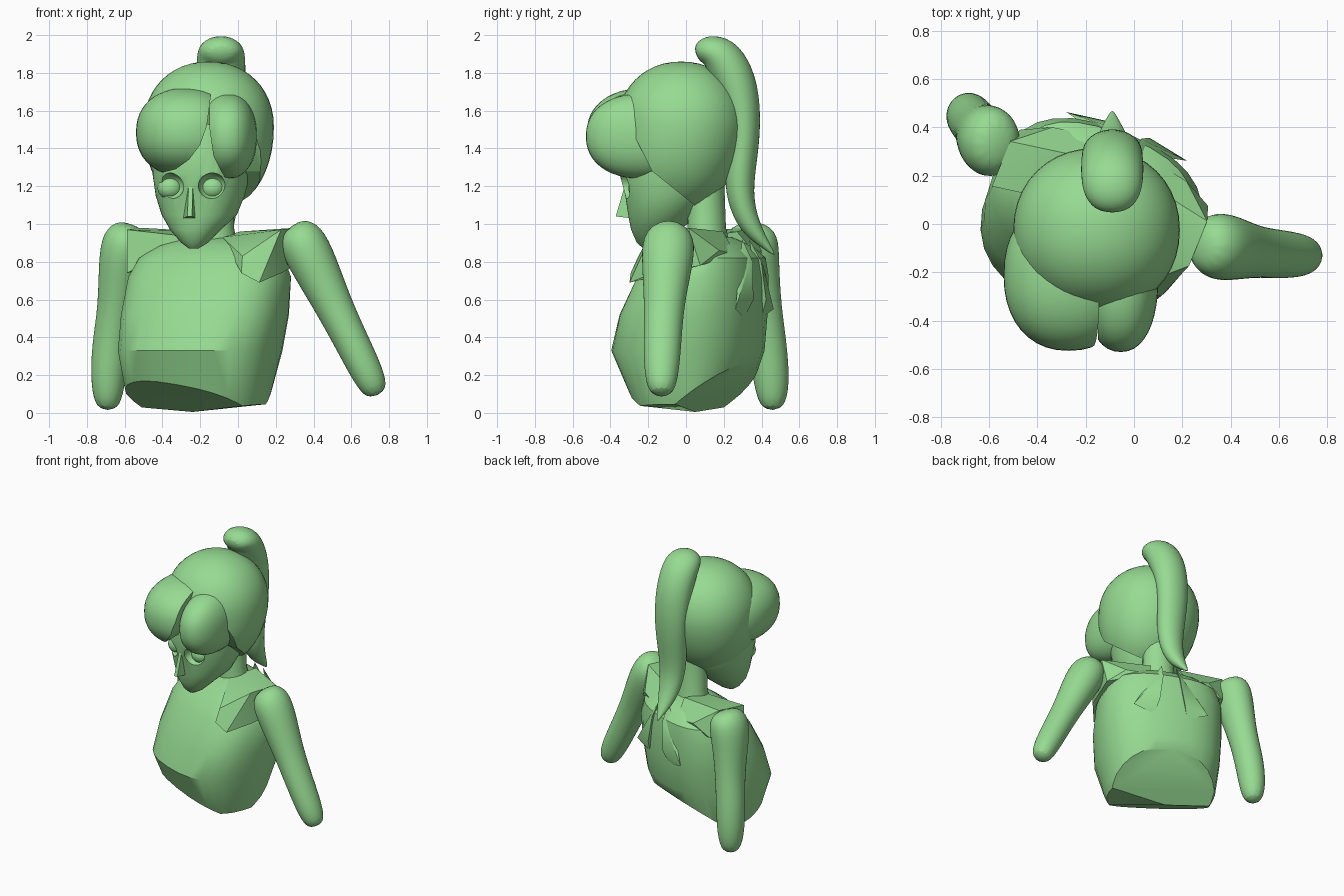
import bpy, bmesh, math
from mathutils import Vector, Matrix

if "Cube" in bpy.data.objects:
    bpy.data.objects.remove(bpy.data.objects["Cube"], do_unlink=True)

COLOR = (0.31, 0.71, 0.29, 1)
green = bpy.data.materials.new("soft green")
green.use_nodes = True
green.diffuse_color = COLOR
green.node_tree.nodes["Principled BSDF"].inputs["Base Color"].default_value = COLOR


def finish(name, bm, angle=35, subsurf=0):
    """Turn a bmesh into a shaded object."""
    bmesh.ops.recalc_face_normals(bm, faces=bm.faces)
    mesh = bpy.data.meshes.new(name)
    bm.to_mesh(mesh)
    bm.free()
    mesh.materials.append(green)
    ob = bpy.data.objects.new(name, mesh)
    bpy.context.collection.objects.link(ob)
    if subsurf:
        mod = ob.modifiers.new("smooth", 'SUBSURF')
        mod.levels = mod.render_levels = subsurf
    shade(ob, angle)
    return ob


def shade(ob, angle=35):
    bpy.ops.object.select_all(action='DESELECT')
    bpy.context.view_layer.objects.active = ob
    ob.select_set(True)
    bpy.ops.object.shade_smooth_by_angle(angle=math.radians(angle))


def skin(bm, rings):
    """Bridge equal rings of points and cap both ends."""
    rows = [[bm.verts.new(p) for p in ring] for ring in rings]
    n = len(rows[0])
    for a, b in zip(rows, rows[1:]):
        for i in range(n):
            j = (i + 1) % n
            bm.faces.new((a[i], a[j], b[j], b[i]))
    bm.faces.new(rows[0])
    bm.faces.new(rows[-1])


def soften(c, power):
    """Signed power, which makes a round shape boxier below one."""
    return math.copysign(abs(c) ** power, c)


def layers(sections, yaw, power, n):
    """Horizontal rounded rings from (z, x, y, half width, half depth)."""
    turn = Matrix.Rotation(yaw, 3, 'Z')
    out = []
    for z, cx, cy, hx, hy in sections:
        ring = []
        for i in range(n):
            t = 2 * math.pi * i / n
            p = Vector((hx * soften(math.cos(t), power), hy * soften(math.sin(t), power), 0))
            ring.append(turn @ p + Vector((cx, cy, z)))
        out.append(ring)
    return out


def tube(name, path, ref, n=12):
    """Sweep ellipses along (x, y, z, radius along ref, other radius)."""
    pts = [Vector(p[:3]) for p in path]
    rings = []
    for k, p in enumerate(path):
        t = (pts[min(k + 1, len(pts) - 1)] - pts[max(k - 1, 0)]).normalized()
        a = (Vector(ref) - t * t.dot(Vector(ref))).normalized()
        b = t.cross(a)
        rings.append([pts[k] + a * p[3] * math.cos(2 * math.pi * i / n)
                      + b * p[4] * math.sin(2 * math.pi * i / n) for i in range(n)])
    bm = bmesh.new()
    skin(bm, rings)
    return finish(name, bm, 60, 2)


def ball(center, radii, power=1):
    bm = bmesh.new()
    bmesh.ops.create_uvsphere(bm, u_segments=40, v_segments=24, radius=1)
    for v in bm.verts:
        v.co = [m + r * soften(c, power) for m, r, c in zip(center, radii, v.co)]
    return bm


def hull(name, points):
    bm = bmesh.new()
    for p in points:
        bm.verts.new(p)
    res = bmesh.ops.convex_hull(bm, input=bm.verts)
    loose = {v for v in res["geom_interior"] if isinstance(v, bmesh.types.BMVert)}
    bmesh.ops.delete(bm, geom=list(loose), context='VERTS')
    return finish(name, bm, 30)


def slice_off(bm, point, normal):
    """Remove what lies on the normal's side and close the hole."""
    geom = bm.verts[:] + bm.edges[:] + bm.faces[:]
    cut = bmesh.ops.bisect_plane(bm, geom=geom, plane_co=point, plane_no=normal,
                                 clear_outer=True)
    edges = [e for e in cut["geom_cut"] if isinstance(e, bmesh.types.BMEdge)]
    bmesh.ops.holes_fill(bm, edges=edges, sides=0)


def carve(target, bm, operation):
    cutter = finish("cutter", bm)
    cutter.hide_render = True
    mod = target.modifiers.new("cut", 'BOOLEAN')
    mod.operation, mod.object, mod.solver = operation, cutter, 'EXACT'
    bpy.context.view_layer.objects.active = target
    bpy.ops.object.modifier_apply(modifier=mod.name)
    bpy.data.objects.remove(cutter, do_unlink=True)


# Torso, turned to its right, with three sloped cuts underneath
YAW = math.radians(-22)
bm = bmesh.new()
skin(bm, layers([
    (-.05, -.2, .02, .32, .22), (.1, -.21, .02, .385, .285), (.33, -.2, .01, .425, .38),
    (.52, -.175, .04, .44, .36), (.72, -.15, .09, .435, .31),
    (.82, -.14, .12, .39, .265), (.885, -.13, .13, .3, .19),
    (.93, -.13, .13, .14, .1)], YAW, .8, 28))
for normal in ((-.3, -.38, -1), (.1, -.02, -1), (.3, .7, -1)):
    slice_off(bm, (-.24, .05, .005), normal)
finish("torso", bm, 32)


def body(u, v, z):
    """Point in the turned frame of the shoulders."""
    return Matrix.Rotation(YAW, 3, 'Z') @ Vector((u, v, 0)) + Vector((-.12, .14, z))


# Shoulder yokes and back folds, mirrored; only the left has a front flap
for side, s in (("left", 1), ("right", -1)):
    yoke = [(.08, -.1, .93), (.1, .1, .96), (.44, -.16, .97), (.44, .04, .98),
            (.3, .16, .86), (.42, .1, .78), (.44, -.16, .74), (.14, .19, .84)]
    if s > 0:
        yoke += [(.29, -.35, .74), (.38, -.32, .69), (.28, -.31, .83)]
    hull(side + "_shoulder_yoke", [body(s * u, v, z) for u, v, z in yoke])
    crease = [(.05, .19, .92), (.06, .255, .8), (.1, .25, .78), (.09, .27, .6),
              (.27, .24, .55), (.12, .23, .5)]
    hull(side + "_blade_fold", [body(s * u, v, z) for u, v, z in crease])

# Arms
tube("left_arm", [
    (.28, -.09, .99, .07, .07), (.33, -.09, .93, .15, .135), (.405, -.1, .78, .14, .13),
    (.5, -.115, .58, .11, .105), (.6, -.125, .38, .105, .095),
    (.695, -.13, .19, .095, .09), (.74, -.13, .09, .06, .06)], (0, 1, 0))
tube("right_arm", [
    (-.56, .33, 1.0, .08, .07), (-.59, .335, .93, .165, .14), (-.62, .36, .77, .14, .125),
    (-.645, .4, .55, .11, .1), (-.675, .435, .35, .105, .105),
    (-.69, .455, .14, .1, .095), (-.69, .46, .01, .06, .06)], (0, 1, 0))

# Neck
bm = bmesh.new()
skin(bm, layers([(.85, -.13, .12, .14, .12), (.98, -.13, .11, .11, .1),
                 (1.25, -.13, .1, .11, .1)], YAW, 1, 16))
finish("neck", bm)

# Face tapering to the chin, with carved eye sockets
bm = bmesh.new()
skin(bm, layers([
    (.87, -.235, -.2, .025, .025), (.9, -.23, -.19, .07, .07),
    (.97, -.225, -.16, .135, .13), (1.05, -.205, -.12, .2, .185),
    (1.15, -.2, -.09, .235, .23), (1.26, -.195, -.08, .255, .27),
    (1.4, -.19, -.06, .26, .28), (1.55, -.18, -.05, .23, .25)], -.25, .95, 32))
face = finish("face", bm)
for side, x, y in (("right", -.36, -.2), ("left", -.135, -.245)):
    carve(face, ball((x, y - .095, 1.2), (.075, .08, .07)), 'DIFFERENCE')
    finish(side + "_eye", ball((x, y, 1.19), (.066, .06, .06)), 60)
shade(face)

# Nose
hull("nose", [(-.262, -.325, 1.2), (-.24, -.325, 1.2), (-.268, -.372, 1.04),
              (-.243, -.372, 1.04), (-.29, -.28, 1.03), (-.222, -.28, 1.03)])

# Hair cap: a ball drawn down to the nape and opened around the face
bm = ball((-.155, -.025, 1.515), (.345, .34, .345), .95)
for v in bm.verts:
    if v.co.z < 1.515:
        v.co.z -= (1.515 - v.co.z) * .33
        v.co.y -= (1.515 - v.co.z) * .08
slice_off(bm, (0, -.18, 1.28), (0, -2, -1))
slice_off(bm, (0, -.18, 1.28), (0, -.8, -1))
finish("hair_cap", bm)

# Fringe lobes, both swept along curved edges that meet at the parting
right_edge = [(-.7, 1.2), (-.43, 1.265), (-.33, 1.29), (-.26, 1.34), (-.2, 1.42),
              (-.165, 1.52), (-.145, 1.67), (-.14, 1.9), (-.7, 1.9)]
left_edge = [(-.15, 1.9), (-.15, 1.5), (-.13, 1.36), (-.09, 1.28), (-.04, 1.2),
             (.3, 1.2), (.3, 1.9)]
for name, center, radii, edge in (
        ("right_fringe", (-.27, -.21, 1.485), (.27, .315, .235), right_edge),
        ("left_fringe", (-.055, -.23, 1.465), (.155, .3, .225), left_edge)):
    lobe = finish(name, ball(center, radii, .9))
    bm = bmesh.new()
    skin(bm, [[(x, y, z) for x, z in edge] for y in (-.8, .05)])
    carve(lobe, bm, 'INTERSECT')
    shade(lobe)

# Ponytail curling over the crown and tapering down the back
tube("ponytail", [
    (-.09, .05, 1.9, .06, .04), (-.09, .1, 1.925, .115, .085),
    (-.09, .18, 1.905, .135, .115), (-.09, .255, 1.78, .135, .12),
    (-.09, .3, 1.62, .13, .1), (-.09, .31, 1.45, .12, .085),
    (-.09, .285, 1.28, .11, .085), (-.09, .285, 1.13, .095, .075),
    (-.09, .335, .99, .075, .06), (-.09, .41, .9, .04, .03),
    (-.09, .47, .835, .005, .005)], (1, 0, 0))
